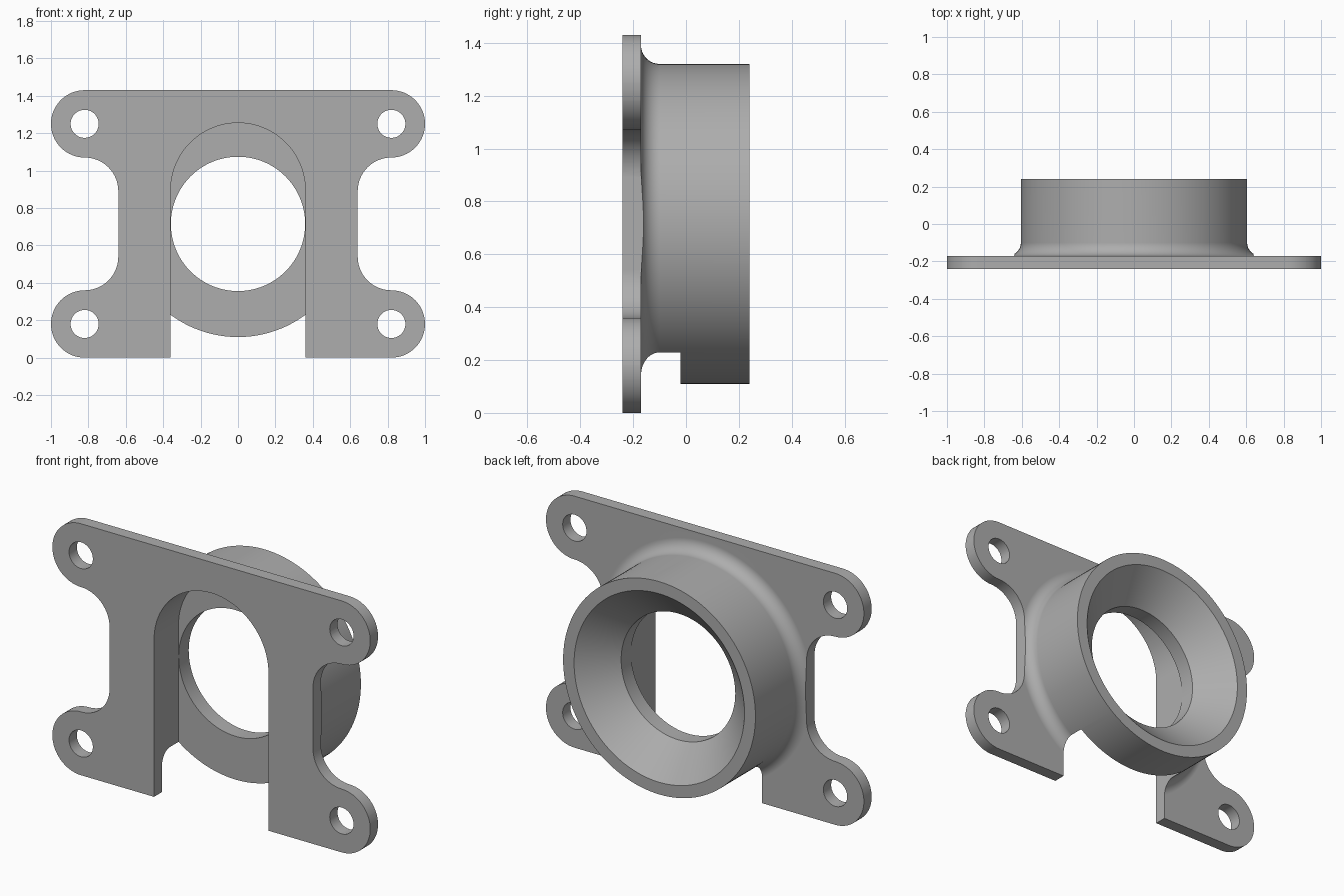
import bpy, bmesh, math
from mathutils import Matrix, Vector

cube = bpy.data.objects.get("Cube")
if cube:
    bpy.data.objects.remove(cube, do_unlink=True)

MID = 0.715                                  # height of the bore axis
FRONT, PLATE_BACK, SLOT_BACK, BACK = -0.24, -0.17, -0.02, 0.24
EAR, EAR_X, HOLE = 0.18, 0.82, 0.075
BORE, RING, FILLET = 0.36, 0.605, 0.07

steel = bpy.data.materials.new("grey metal")
steel.use_nodes = True
colour = (0.42, 0.42, 0.42, 1)
steel.diffuse_color = colour
steel.node_tree.nodes["Principled BSDF"].inputs["Base Color"].default_value = colour


def arc(cx, cz, r, start, end, steps):
    angles = [math.radians(start + (end - start) * i / steps) for i in range(steps + 1)]
    return [(cx + r * math.cos(a), cz + r * math.sin(a)) for a in angles]


def finish(name, bm):
    bmesh.ops.recalc_face_normals(bm, faces=bm.faces)
    mesh = bpy.data.meshes.new(name)
    bm.to_mesh(mesh)
    bm.free()
    mesh.materials.append(steel)
    obj = bpy.data.objects.new(name, mesh)
    bpy.context.collection.objects.link(obj)
    return obj


def prism(name, outline, y0, y1):
    """Extrude an x-z outline along y."""
    bm = bmesh.new()
    face = bm.faces.new([bm.verts.new((x, y0, z)) for x, z in outline])
    moved = bmesh.ops.extrude_face_region(bm, geom=[face])["geom"]
    verts = [v for v in moved if isinstance(v, bmesh.types.BMVert)]
    bmesh.ops.translate(bm, verts=verts, vec=(0, y1 - y0, 0))
    return finish(name, bm)


def lathe(name, profile, steps):
    """Turn a closed (radius, y) profile about the bore axis."""
    bm = bmesh.new()
    rings = []
    for i in range(steps):
        turn = Matrix.Rotation(math.tau * i / steps, 3, 'Y')
        rings.append([bm.verts.new(turn @ Vector((r, y, 0)) + Vector((0, 0, MID)))
                      for r, y in profile])
    n = len(profile)
    for i in range(steps):
        a, b = rings[i], rings[(i + 1) % steps]
        for j in range(n):
            k = (j + 1) % n
            bm.faces.new((a[j], a[k], b[k], b[j]))
    return finish(name, bm)


def cut(target, tool, operation):
    mod = target.modifiers.new(operation.title(), 'BOOLEAN')
    mod.operation, mod.object, mod.solver = operation, tool, 'EXACT'
    bpy.context.view_layer.objects.active = target
    bpy.ops.object.modifier_apply(modifier=mod.name)
    bpy.data.objects.remove(tool, do_unlink=True)


# Turned body: flange, fillet, ring, conical seat and bore
profile = [(BORE - 0.001, FRONT), (1.5, FRONT), (1.5, PLATE_BACK)]
profile += arc(RING + FILLET, PLATE_BACK + FILLET, FILLET, 270, 180, 10)
profile += [(RING, BACK), (0.536, BACK), (BORE - 0.001, 0.07)]
bracket = lathe("mounting_bracket", profile, 128)

# Trim the flange to the four-eared plate outline
quarter = arc(EAR_X, 2 * MID - EAR, EAR, 90, -90, 32)
quarter += arc(EAR_X, 2 * MID - 3 * EAR, EAR, 90, 180, 16)[1:]
half = quarter + [(x, 2 * MID - z) for x, z in reversed(quarter)]
outline = half + [(-x, z) for x, z in reversed(half)]
cut(bracket, prism("plate_outline", outline, -1, 1), 'INTERSECT')

# Round-topped slot, open at the bottom
slot = arc(0, MID + EAR, BORE, 0, 180, 48) + [(-BORE, -1), (BORE, -1)]
cut(bracket, prism("slot_cutter", slot, -1, SLOT_BACK), 'DIFFERENCE')

# Bolt holes in the ears
for x in (-EAR_X, EAR_X):
    for z in (EAR, 2 * MID - EAR):
        circle = arc(x, z, HOLE, 0, 360, 40)[:-1]
        cut(bracket, prism("hole_cutter", circle, -1, 1), 'DIFFERENCE')

# Smooth curved walls, keep machined edges sharp
bpy.ops.object.select_all(action='DESELECT')
bracket.select_set(True)
bpy.context.view_layer.objects.active = bracket
bpy.ops.object.shade_smooth_by_angle(angle=math.radians(25))
normals = bracket.modifiers.new("Weighted normals", 'WEIGHTED_NORMAL')
normals.keep_sharp = True
